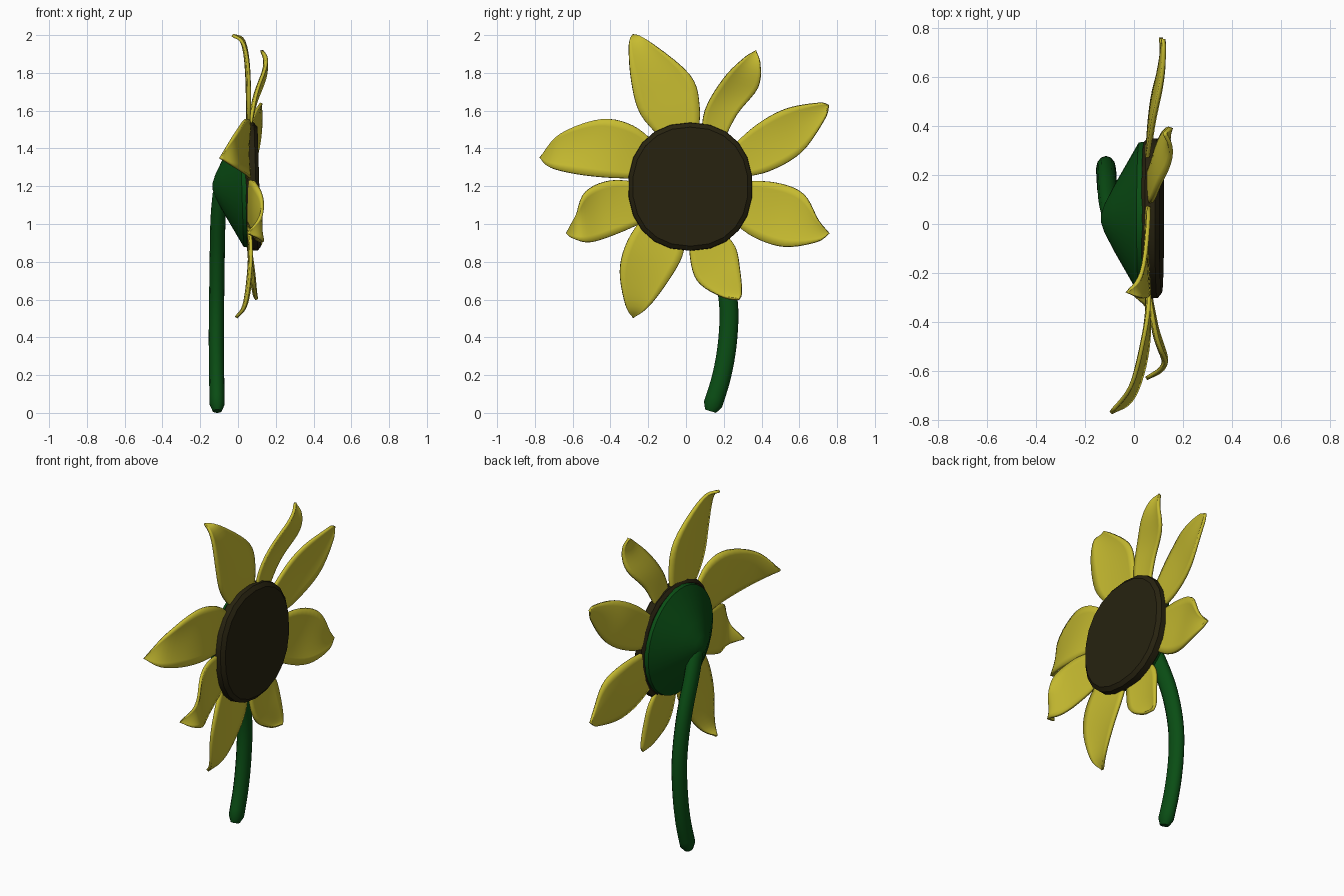
import bpy, bmesh, math
from mathutils import Vector

cube = bpy.data.objects.get("Cube")
if cube:
    bpy.data.objects.remove(cube, do_unlink=True)


def material(name, colour):
    mat = bpy.data.materials.new(name)
    mat.use_nodes = True
    mat.diffuse_color = (*colour, 1)
    mat.node_tree.nodes["Principled BSDF"].inputs["Base Color"].default_value = (*colour, 1)
    return mat


yellow = material("petal yellow", (0.57, 0.50, 0.03))
green = material("stem green", (0.003, 0.075, 0.007))
brown = material("seed brown", (0.02, 0.016, 0.005))


def spline(points, t):
    """Point at t (0 to 1) on a smooth path through the given points."""
    pts = [Vector(p) for p in points]
    pts = [2 * pts[0] - pts[1]] + pts + [2 * pts[-1] - pts[-2]]
    s = t * (len(pts) - 3)
    i = min(int(s), len(pts) - 4)
    u = s - i
    a, b, c, d = pts[i:i + 4]
    return b + 0.5 * u * (c - a + u * (2 * a - 5 * b + 4 * c - d + u * (3 * (b - c) + d - a)))


def loft(name, rings, mat, closed=True, angle=40):
    """Skin a row of rings; closed rings get capped ends."""
    bm = bmesh.new()
    rows = [[bm.verts.new(p) for p in ring] for ring in rings]
    n = len(rows[0])
    for low, high in zip(rows, rows[1:]):
        for i in range(n if closed else n - 1):
            j = (i + 1) % n
            bm.faces.new((low[i], low[j], high[j], high[i]))
    if closed:
        bm.faces.new(rows[0])
        bm.faces.new(rows[-1])
    else:
        bmesh.ops.remove_doubles(bm, verts=bm.verts, dist=0.0005)
    bmesh.ops.recalc_face_normals(bm, faces=bm.faces)
    mesh = bpy.data.meshes.new(name)
    bm.to_mesh(mesh)
    bm.free()
    mesh.materials.append(mat)
    obj = bpy.data.objects.new(name, mesh)
    bpy.context.collection.objects.link(obj)
    bpy.ops.object.select_all(action='DESELECT')
    obj.select_set(True)
    bpy.context.view_layer.objects.active = obj
    bpy.ops.object.shade_smooth_by_angle(angle=math.radians(angle))
    return obj


def head_ring(x, radius, sides, tilt=0.03, power=0.9):
    """Slightly squared ring around the flower head, leaning back a little."""
    ring = []
    for i in range(sides):
        a = math.tau * (i + 0.5) / sides
        c, s = math.cos(a), math.sin(a)
        y = math.copysign(abs(c) ** power, c) * radius * 0.97
        z = math.copysign(abs(s) ** power, s) * radius
        ring.append((x - tilt * z, 0.023 + y, 1.198 + z))
    return ring


# Seed disc with a chamfered rim
loft("seed_disc", [head_ring(x, r, 22) for x, r in
                   ((0.04, 0.32), (0.055, 0.34), (0.095, 0.338), (0.113, 0.315))], brown, angle=25)

# Green cup behind the head
loft("flower_cup", [head_ring(x, r, 32, power=1) for x, r in
                    ((0.05, 0.325), (0.02, 0.32), (-0.03, 0.23), (-0.08, 0.14),
                     (-0.12, 0.06), (-0.135, 0.015))], green, angle=50)

# Curved stem with rounded ends
path = [(-0.11, 0.13, 0.005), (-0.113, 0.19, 0.2), (-0.115, 0.222, 0.4), (-0.113, 0.223, 0.6),
        (-0.11, 0.175, 0.83), (-0.105, 0.095, 1.04), (-0.09, 0.025, 1.2)]
rings = []
steps = 30
for k in range(steps + 1):
    t = k / steps
    centre = spline(path, t)
    ahead = (spline(path, min(t + 0.01, 1)) - spline(path, max(t - 0.01, 0))).normalized()
    side = Vector((1, 0, 0))
    across = ahead.cross(side).normalized()
    size = 0.6 if k in (0, steps) else 1
    rings.append([centre + size * (0.04 * math.cos(a) * side + 0.05 * math.sin(a) * across)
                  for a in (math.tau * i / 12 for i in range(12))])
lowest = min(p.z for p in rings[0])
rings[0] = [Vector((p.x, p.y, max(p.z - lowest, 0))) for p in rings[0]]
loft("stem", rings, green, angle=50)


def petal(name, edge_a, edge_b, tip, bend, rows=20, columns=8):
    """Thin leaf between two (y, z) edges meeting at the tip; bend gives its depth."""
    grid = []
    for k in range(rows + 1):
        t = k / rows
        a = spline([(*p, 0) for p in edge_a + [tip]], t)
        b = spline([(*p, 0) for p in edge_b + [tip]], t)
        depth = spline([(x, 0, 0) for x in bend], t).x
        row = []
        for i in range(columns + 1):
            u = i / columns
            p = a.lerp(b, u)
            cup = 0.012 * (2 * u - 1) ** 2 * math.sin(math.pi * t)
            row.append((depth + cup, p.x, p.y))
        grid.append(row)
    obj = loft(name, grid, yellow, closed=False, angle=60)
    solid = obj.modifiers.new("thickness", 'SOLIDIFY')
    solid.thickness = 0.016
    solid.offset = 0


# Petals, clockwise from the top
petal("petal_top", [(-0.1, 1.42), (-0.24, 1.58), (-0.29, 1.76), (-0.302, 1.95)],
      [(0.06, 1.42), (0.072, 1.62), (0.02, 1.79), (-0.2, 1.97)],
      (-0.28, 2.0), [0.05, 0.05, 0.035, -0.03])
petal("petal_upper_back", [(0.08, 1.42), (0.1, 1.6), (0.2, 1.77), (0.31, 1.88)],
      [(0.19, 1.42), (0.27, 1.58), (0.38, 1.72), (0.392, 1.85)],
      (0.37, 1.92), [0.05, 0.08, 0.14, 0.125])
petal("petal_back_high", [(0.24, 1.41), (0.38, 1.53), (0.53, 1.61), (0.7, 1.64)],
      [(0.26, 1.24), (0.44, 1.28), (0.61, 1.38), (0.73, 1.55)],
      (0.755, 1.63), [0.05, 0.07, 0.11, 0.12])
petal("petal_back_low", [(0.25, 1.23), (0.47, 1.22), (0.62, 1.16), (0.7, 1.02)],
      [(0.22, 1.03), (0.36, 0.93), (0.52, 0.88), (0.69, 0.905)],
      (0.76, 0.95), [0.05, 0.07, 0.11, 0.11])
petal("petal_bottom_back", [(0.03, 0.98), (0.02, 0.84), (0.06, 0.7), (0.18, 0.62)],
      [(0.18, 0.98), (0.26, 0.88), (0.285, 0.76), (0.295, 0.64)],
      (0.28, 0.6), [0.05, 0.06, 0.08, 0.1])
petal("petal_bottom_front", [(-0.2, 1.08), (-0.31, 0.91), (-0.35, 0.75), (-0.32, 0.57)],
      [(0.0, 0.97), (-0.02, 0.83), (-0.1, 0.69), (-0.2, 0.56)],
      (-0.28, 0.505), [0.05, 0.06, 0.04, -0.01])
petal("petal_front_low", [(-0.22, 1.22), (-0.4, 1.23), (-0.53, 1.17), (-0.585, 1.04)],
      [(-0.2, 1.02), (-0.36, 0.95), (-0.5, 0.905), (-0.59, 0.92)],
      (-0.63, 0.95), [0.05, 0.08, 0.12, 0.05])
petal("petal_front_high", [(-0.14, 1.41), (-0.28, 1.52), (-0.45, 1.555), (-0.66, 1.48)],
      [(-0.2, 1.24), (-0.4, 1.245), (-0.58, 1.265), (-0.72, 1.3)],
      (-0.77, 1.35), [0.05, 0.05, 0.0, -0.095])
